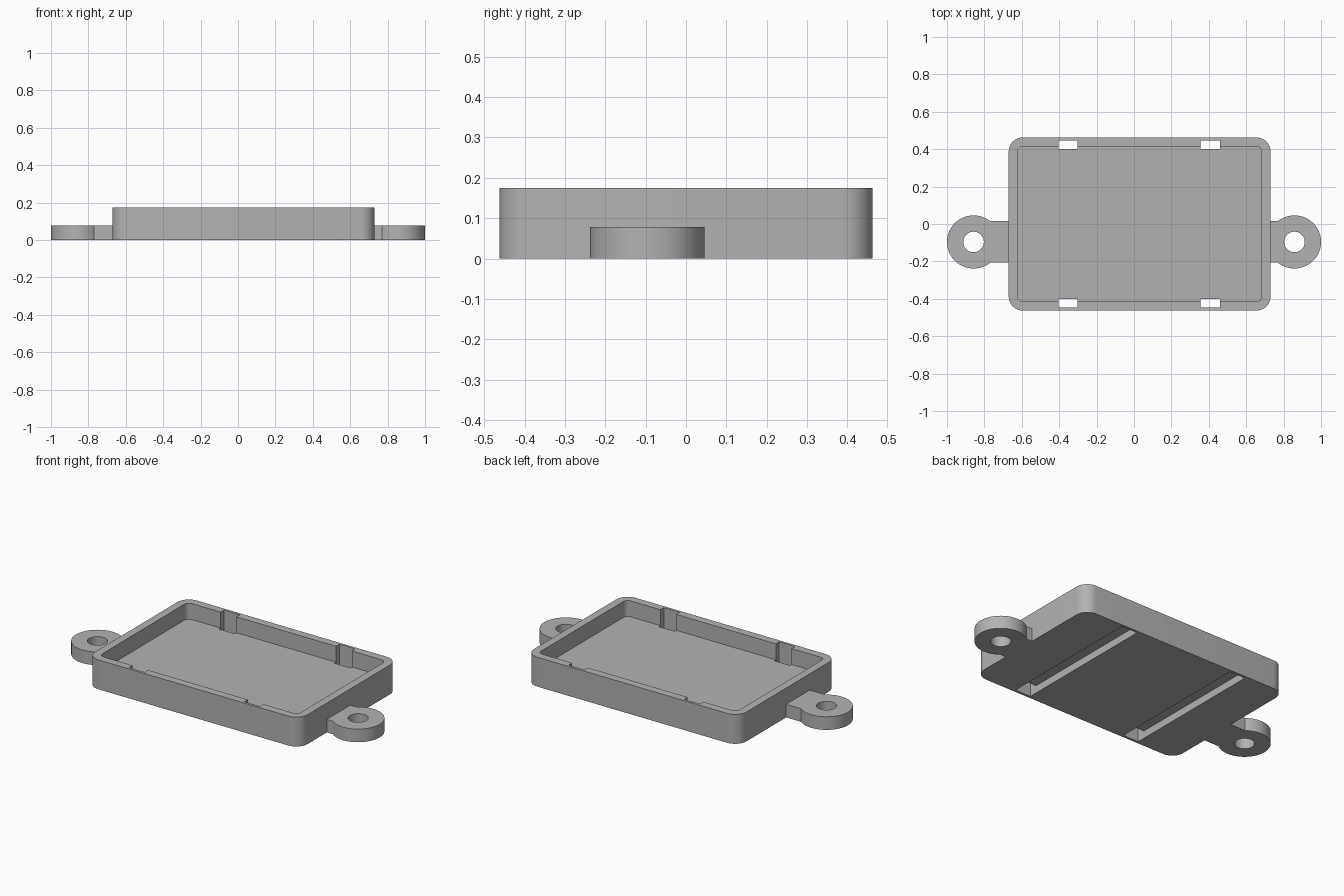
import bpy, bmesh
from math import sin, cos, pi, asin

old = bpy.data.objects.get("Cube")
if old:
    bpy.data.objects.remove(old, do_unlink=True)

grey = bpy.data.materials.new("plain grey")
grey.use_nodes = True
colour = (0.45, 0.45, 0.45, 1)
grey.diffuse_color = colour
grey.node_tree.nodes["Principled BSDF"].inputs["Base Color"].default_value = colour


def prism(name, outline, z0, z1):
    """Extrude a counter-clockwise outline from z0 up to z1."""
    bm = bmesh.new()
    base = bm.faces.new([bm.verts.new((x, y, z0)) for x, y in outline])
    top = bmesh.ops.extrude_face_region(bm, geom=[base])["geom"]
    bmesh.ops.translate(bm, vec=(0, 0, z1 - z0),
                        verts=[v for v in top if isinstance(v, bmesh.types.BMVert)])
    bmesh.ops.recalc_face_normals(bm, faces=bm.faces)
    mesh = bpy.data.meshes.new(name)
    bm.to_mesh(mesh)
    bm.free()
    mesh.materials.append(grey)
    obj = bpy.data.objects.new(name, mesh)
    bpy.context.collection.objects.link(obj)
    return obj


def arc(cx, cy, r, a0, a1, n):
    return [(cx + r * cos(a0 + (a1 - a0) * i / n),
             cy + r * sin(a0 + (a1 - a0) * i / n)) for i in range(n + 1)]


def rounded(x0, x1, y0, y1, r):
    corners = [(x1 - r, y1 - r), (x0 + r, y1 - r), (x0 + r, y0 + r), (x1 - r, y0 + r)]
    pts = []
    for k, (cx, cy) in enumerate(corners):
        pts += arc(cx, cy, r, k * pi / 2, (k + 1) * pi / 2, 10)
    return pts


def rect(x0, x1, y0, y1):
    return [(x0, y0), (x1, y0), (x1, y1), (x0, y1)]


def activate(obj):
    bpy.ops.object.select_all(action='DESELECT')
    obj.select_set(True)
    bpy.context.view_layer.objects.active = obj


def cut(obj, cutter):
    cutter.hide_render = True
    mod = obj.modifiers.new("cut", 'BOOLEAN')
    mod.operation = 'DIFFERENCE'
    mod.solver = 'EXACT'
    mod.object = cutter
    activate(obj)
    bpy.ops.object.modifier_apply(modifier=mod.name)
    bpy.data.objects.remove(cutter, do_unlink=True)


def smooth(obj):
    activate(obj)
    bpy.ops.object.shade_smooth_by_angle(angle=pi / 6)


LEFT, RIGHT, HALF_Y, HEIGHT = -0.67, 0.73, 0.4625, 0.175
FLOOR, STRAP_DEPTH = 0.08, 0.045

# Open tray with a hollow inside
tray = prism("tray", rounded(LEFT, RIGHT, -HALF_Y, HALF_Y, 0.075), 0, HEIGHT)
cut(tray, prism("cavity_cutter", rounded(-0.623, 0.683, -0.415, 0.415, 0.03), FLOOR, 0.4))

# Strap channels underneath, each ending in slots that run up the side walls
for x in (-0.353, 0.407):
    x0, x1 = x - 0.052, x + 0.052
    cut(tray, prism("channel_cutter", rect(x0, x1, -0.425, 0.425), -0.1, STRAP_DEPTH))
    for y0, y1 in ((-0.447, -0.4), (0.4, 0.447)):
        cut(tray, prism("slot_cutter", rect(x0, x1, y0, y1), -0.1, 0.4))
smooth(tray)

# Screw lugs: a round eye joined to the tray by a straight arm
EYE_X, EYE_Y, EYE_R, ARM = 0.858, -0.096, 0.142, 0.111
a = asin(ARM / EYE_R)
for name, side, wall in (("left_lug", 1, RIGHT), ("right_lug", -1, LEFT)):
    eye = arc(side * EYE_X, EYE_Y, EYE_R, a - pi, pi - a, 56)
    if side < 0:
        eye = arc(side * EYE_X, EYE_Y, EYE_R, a, 2 * pi - a, 56)
    outline = eye + [(wall, EYE_Y + side * ARM), (wall, EYE_Y - side * ARM)]
    lug = prism(name, outline, 0, 0.078)
    cut(lug, prism("screw_hole_cutter",
                   arc(side * EYE_X, EYE_Y, 0.055, 0, 2 * pi, 40)[:-1], -0.1, 0.2))
    smooth(lug)
